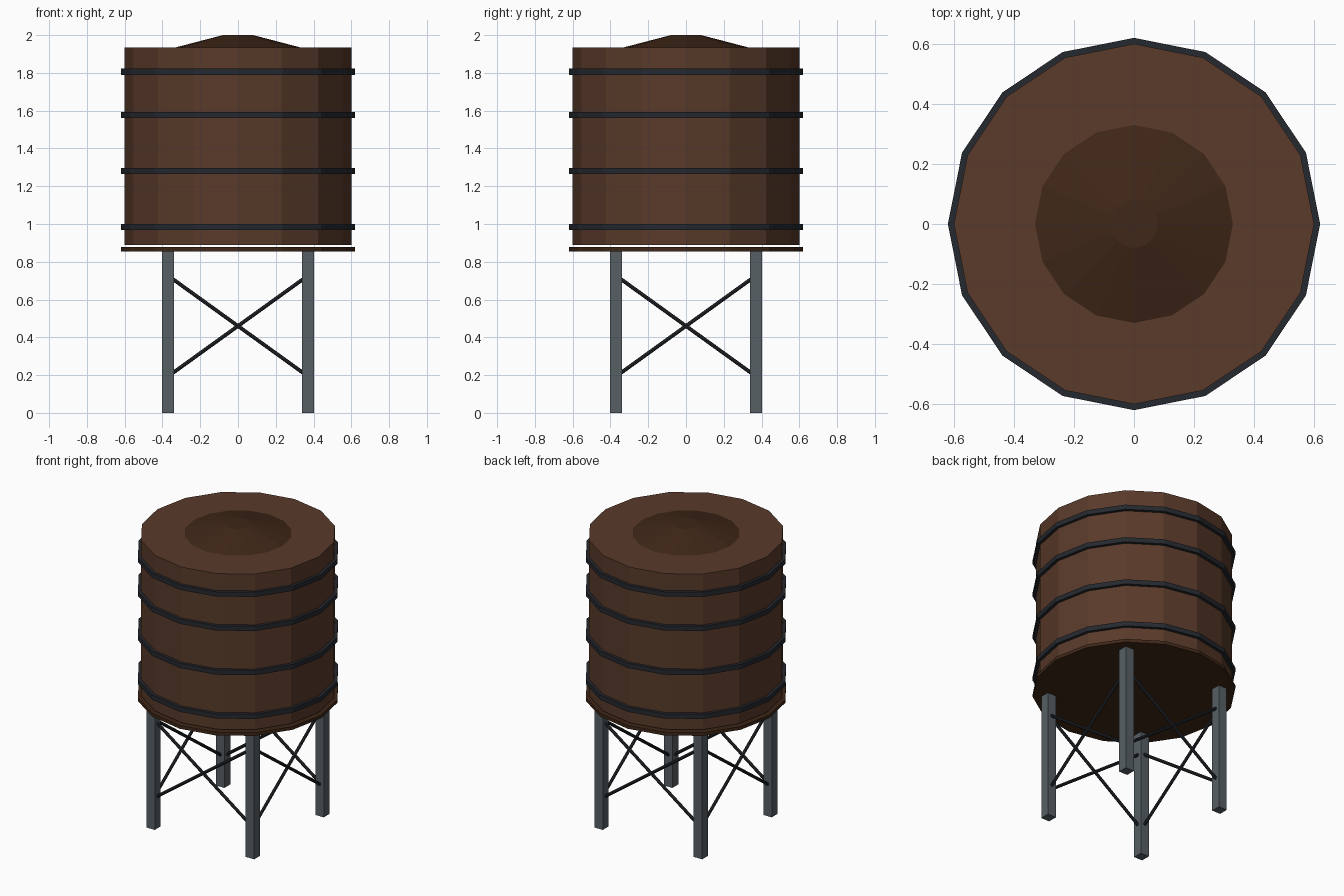
import bpy, bmesh, math
from mathutils import Vector

if "Cube" in bpy.data.objects:
    bpy.data.objects.remove(bpy.data.objects["Cube"])

SIDES = 16


def material(name, rgb):
    m = bpy.data.materials.new(name)
    m.diffuse_color = (*rgb, 1)
    m.use_nodes = True
    m.node_tree.nodes["Principled BSDF"].inputs["Base Color"].default_value = m.diffuse_color
    return m


WOOD = material("wood", (0.10, 0.043, 0.023))
DARK_WOOD = material("dark_wood", (0.05, 0.02, 0.009))
IRON = material("iron", (0.018, 0.021, 0.027))
STEEL = material("steel", (0.095, 0.115, 0.13))


def finish(bm, name, mat):
    bmesh.ops.recalc_face_normals(bm, faces=bm.faces)
    me = bpy.data.meshes.new(name)
    bm.to_mesh(me)
    bm.free()
    me.materials.append(mat)
    ob = bpy.data.objects.new(name, me)
    bpy.context.collection.objects.link(ob)
    return ob


def lathe(name, profile, mat, closed=False):
    """Revolve (radius, z) points into a flat-faced 16-sided solid or ring."""
    bm = bmesh.new()
    rings = [[bm.verts.new((r * math.cos(a), r * math.sin(a), z))
              for a in (2 * math.pi * i / SIDES for i in range(SIDES))]
             for r, z in profile]
    pairs = list(zip(rings, rings[1:]))
    if closed:
        pairs.append((rings[-1], rings[0]))
    else:
        bm.faces.new(rings[0])
        bm.faces.new(rings[-1])
    for lo, hi in pairs:
        for i in range(SIDES):
            j = (i + 1) % SIDES
            bm.faces.new((lo[i], lo[j], hi[j], hi[i]))
    return finish(bm, name, mat)


def rod(name, a, b, radius, mat):
    a, b = Vector(a), Vector(b)
    bm = bmesh.new()
    bmesh.ops.create_cone(bm, cap_ends=True, segments=8, radius1=radius,
                          radius2=radius, depth=(b - a).length)
    ob = finish(bm, name, mat)
    ob.location = (a + b) / 2
    ob.rotation_euler = (b - a).to_track_quat('Z', 'Y').to_euler()


# Barrel, floor platform and shallow cap
lathe("tank", [(0.60, 0.888), (0.60, 1.935)], WOOD)
lathe("platform", [(0.62, 0.855), (0.62, 0.877)], DARK_WOOD)
lathe("roof_cap", [(0.345, 1.931), (0.08, 2.0)], DARK_WOOD)

# Iron hoops
for n, z in enumerate((0.985, 1.28, 1.577, 1.806)):
    lathe(f"hoop_{n + 1}", [(0.59, z - 0.016), (0.62, z - 0.016),
                            (0.62, z + 0.016), (0.59, z + 0.016)], IRON, True)

# Four square legs
for sx in (-1, 1):
    for sy in (-1, 1):
        bm = bmesh.new()
        bmesh.ops.create_cube(bm, size=1)
        bmesh.ops.scale(bm, verts=bm.verts, vec=(0.063, 0.063, 0.86))
        bmesh.ops.translate(bm, verts=bm.verts, vec=(sx * 0.37, sy * 0.37, 0.43))
        finish(bm, f"leg_{'right' if sx > 0 else 'left'}_{'back' if sy > 0 else 'front'}", STEEL)

# Crossed braces on each side, ending just inside the legs
for side, p in (("front", -0.37), ("back", 0.37)):
    for s in (-1, 1):
        rod(f"brace_{side}", (-0.35, p, 0.46 - s * 0.252), (0.35, p, 0.46 + s * 0.252), 0.01, IRON)
for side, p in (("left", -0.37), ("right", 0.37)):
    for s in (-1, 1):
        rod(f"brace_{side}", (p, -0.35, 0.46 - s * 0.252), (p, 0.35, 0.46 + s * 0.252), 0.01, IRON)
